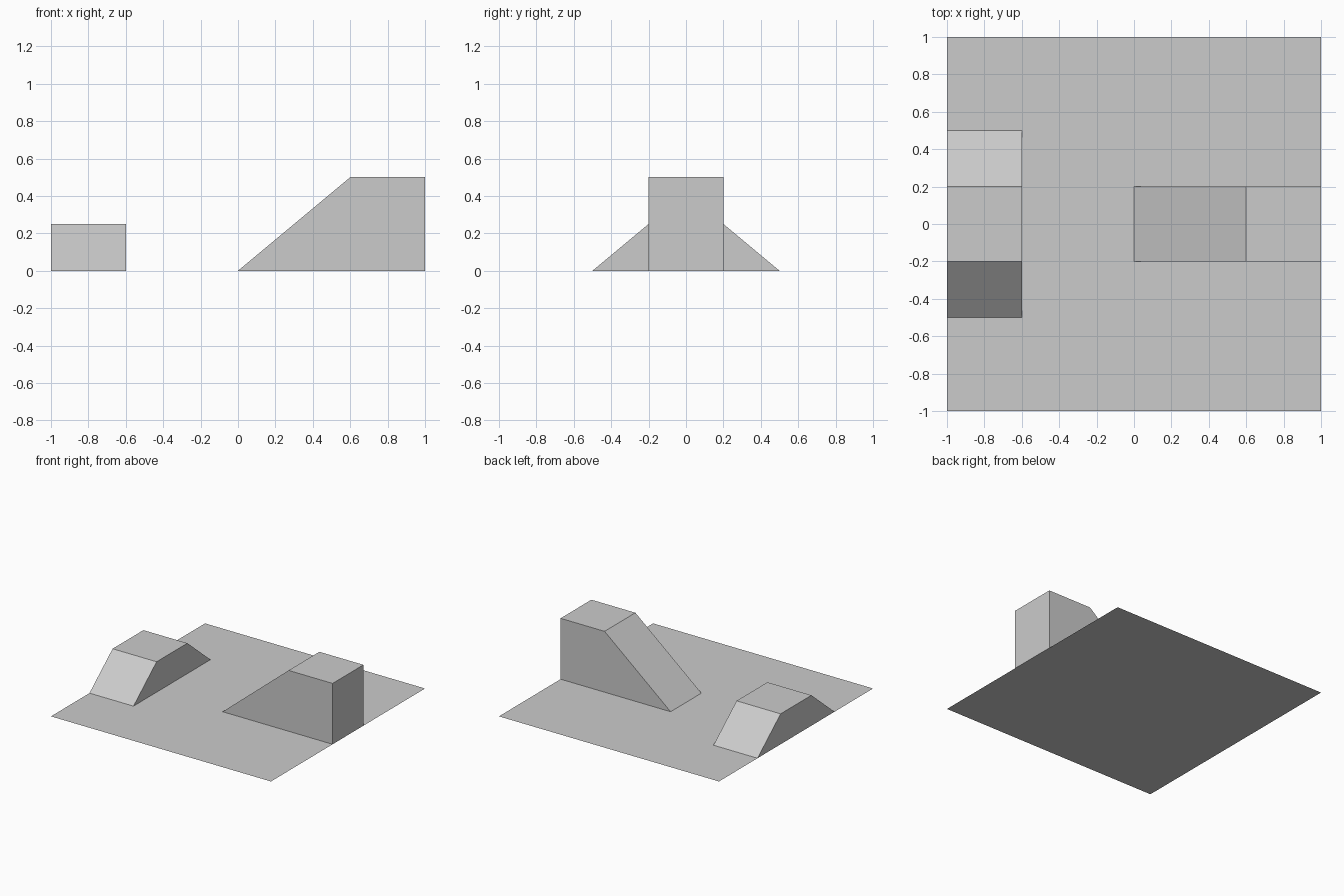
import bpy
import bmesh
from mathutils import Vector

if "Cube" in bpy.data.objects:
    bpy.data.objects.remove(bpy.data.objects["Cube"])


def finish(name, bm):
    mesh = bpy.data.meshes.new(name)
    bm.to_mesh(mesh)
    bm.free()
    obj = bpy.data.objects.new(name, mesh)
    bpy.context.collection.objects.link(obj)
    return obj


def hollow_block(name, profile, offset):
    """Sweep a profile along offset and leave the underside open."""
    bm = bmesh.new()
    face = bm.faces.new([bm.verts.new(p) for p in profile])
    swept = bmesh.ops.extrude_face_region(bm, geom=[face], use_keep_orig=True)["geom"]
    moved = [v for v in swept if isinstance(v, bmesh.types.BMVert)]
    bmesh.ops.translate(bm, verts=moved, vec=Vector(offset))
    bmesh.ops.recalc_face_normals(bm, faces=bm.faces)
    base = [f for f in bm.faces if all(abs(v.co.z) < 1e-6 for v in f.verts)]
    bmesh.ops.delete(bm, geom=base, context='FACES_ONLY')
    return finish(name, bm)


# Thin floor sheet, notched where the hollow blocks rise from it
outline = [(-1, -1), (1, -1), (1, -.2), (0, -.2), (0, .2), (1, .2),
           (1, 1), (-1, 1), (-1, .5), (-.6, .5), (-.6, -.5), (-1, -.5)]
bm = bmesh.new()
bm.faces.new([bm.verts.new((x, y, 0)) for x, y in outline])
bmesh.ops.triangulate(bm, faces=bm.faces[:])
finish("floor", bm)

# Tall ramp with a flat platform at the right edge
ramp = [(0, 0), (1, 0), (1, .5), (.6, .5)]
hollow_block("tall_ramp", [(x, -.2, z) for x, z in ramp], (0, .4, 0))

# Low double-sided ramp at the left edge
funbox = [(-.5, 0), (.5, 0), (.2, .25), (-.2, .25)]
hollow_block("low_double_ramp", [(-1, y, z) for y, z in funbox], (.4, 0, 0))
